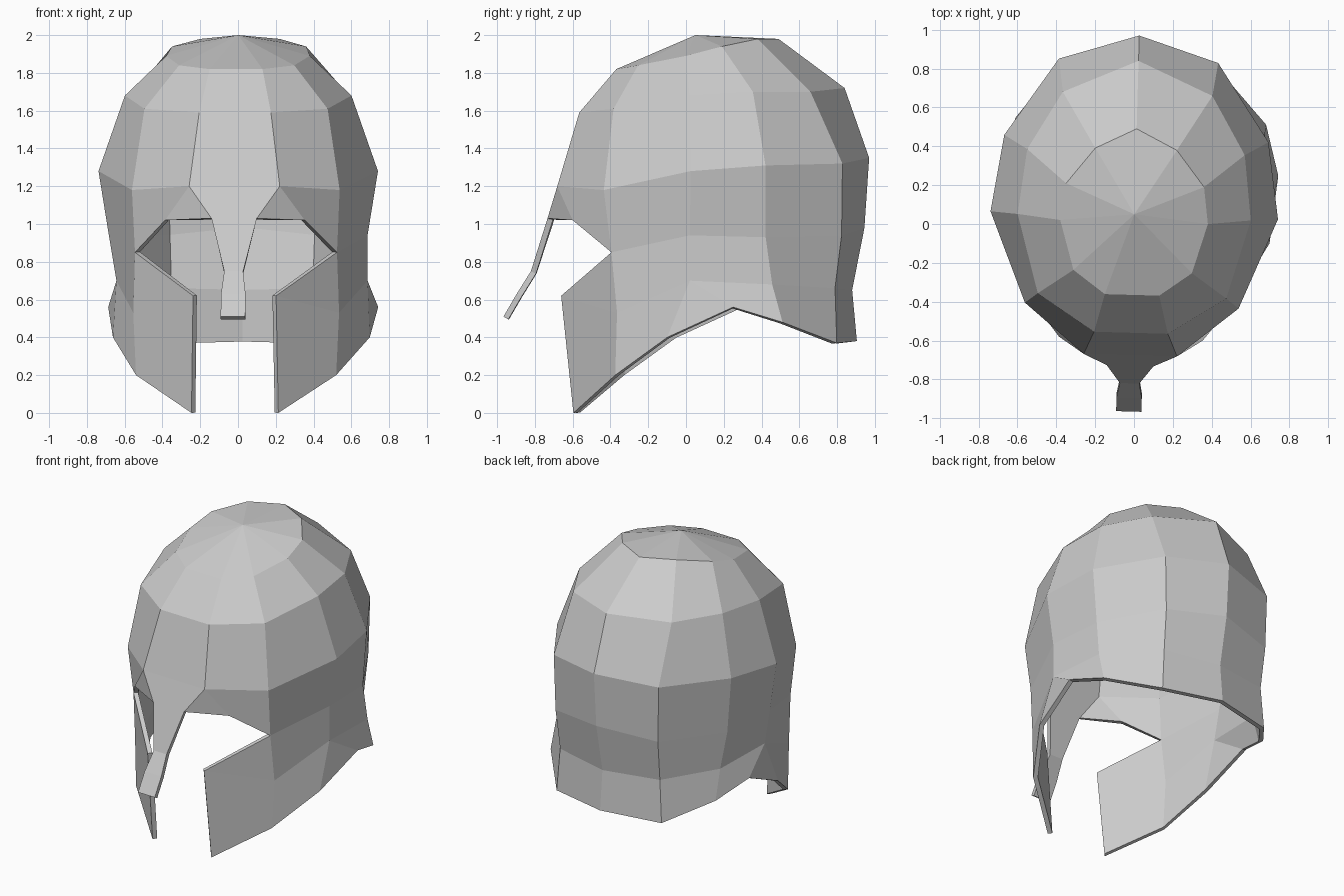
import bpy, bmesh
from mathutils import Matrix
from math import radians

if "Cube" in bpy.data.objects:
    bpy.data.objects.remove(bpy.data.objects["Cube"])

bm = bmesh.new()
verts = {}


def vert(p, side):
    """Shared vertex for a half-profile point on the given side."""
    x, y, z = p
    lean = 0.02 if (x > 0.63 and z < 0.75) else 0.0   # flared rim sits a little to +x
    co = (round(side * x + lean, 4), y, z)
    if co not in verts:
        verts[co] = bm.verts.new(co)
    return verts[co]


def face(vs):
    vs = list(dict.fromkeys(vs))
    if len(vs) > 2:
        bm.faces.new(vs)


def strip(upper, lower):
    """Faces between two half rings, on both sides."""
    for s in (1, -1):
        for i in range(len(upper) - 1):
            face([vert(p, s) for p in (upper[i], lower[i], lower[i + 1], upper[i + 1])])


def bridge(points):
    """Centre front panels joining both sides."""
    for a, b in zip(points, points[1:]):
        face([vert(a, -1), vert(b, -1), vert(b, 1), vert(a, 1)])


# Half rings from front to back
apex = (0, 0.05, 2.0)
crown = [(0.14, -0.365, 1.82), (0.305, -0.245, 1.84), (0.38, 0.01, 1.89),
         (0.355, 0.2, 1.94), (0.21, 0.385, 1.98), (0, 0.49, 1.98)]
upper = [(0.19, -0.56, 1.59), (0.485, -0.37, 1.61), (0.60, 0.035, 1.68),
         (0.56, 0.37, 1.70), (0.385, 0.67, 1.70), (0, 0.84, 1.72)]
widest = [(0.24, -0.675, 1.20), (0.55, -0.42, 1.18), (0.74, 0.045, 1.28),
          (0.68, 0.44, 1.31), (0.41, 0.84, 1.32), (0, 0.97, 1.35)]
brow = [(0.12, -0.73, 1.03), (0.37, -0.59, 1.02), (0.535, -0.38, 0.85),
        (0.685, 0.04, 0.94), (0.65, 0.44, 0.93), (0.40, 0.835, 0.94), (0, 0.945, 0.98)]
cheek = [(0.22, -0.655, 0.62), (0.545, -0.35, 0.53), (0.665, 0.04, 0.70),
         (0.64, 0.475, 0.68), (0.39, 0.80, 0.66), (0, 0.88, 0.65)]
rim = [(0.23, -0.59, 0.0), (0.53, -0.36, 0.20), (0.68, -0.08, 0.40), (0.715, 0.27, 0.56),
       (0.645, 0.53, 0.48), (0.41, 0.81, 0.37), (0, 0.905, 0.38)]
nose = [brow[0], (0.05, -0.82, 0.75), (0.065, -0.895, 0.63), (0.065, -0.965, 0.51)]

# Dome
strip([apex] * 6, crown)
bridge([apex, crown[0], upper[0], widest[0]])
strip(crown, upper)
strip(upper, widest)
strip(widest[:1] + widest, brow)

# Cheek guards and neck guard
strip(brow[2:3] + brow[2:], cheek)
strip(cheek[:3] + cheek[2:], rim)

# Nose guard
bridge([widest[0]] + nose)

# Outward normals, and the slight turn of the helmet to its right
bmesh.ops.recalc_face_normals(bm, faces=bm.faces)
top = max(bm.faces, key=lambda f: f.calc_center_median().z)
if top.normal.z < 0:
    bmesh.ops.reverse_faces(bm, faces=bm.faces)
bm.transform(Matrix.Rotation(radians(-1.6), 4, 'Z'))

mesh = bpy.data.meshes.new("helmet_shell")
bm.to_mesh(mesh)
bm.free()
helmet = bpy.data.objects.new("helmet_shell", mesh)
bpy.context.collection.objects.link(helmet)

# Plate thickness, kept inside the outer surface
plate = helmet.modifiers.new("plate", 'SOLIDIFY')
plate.thickness = 0.03
plate.offset = -1
